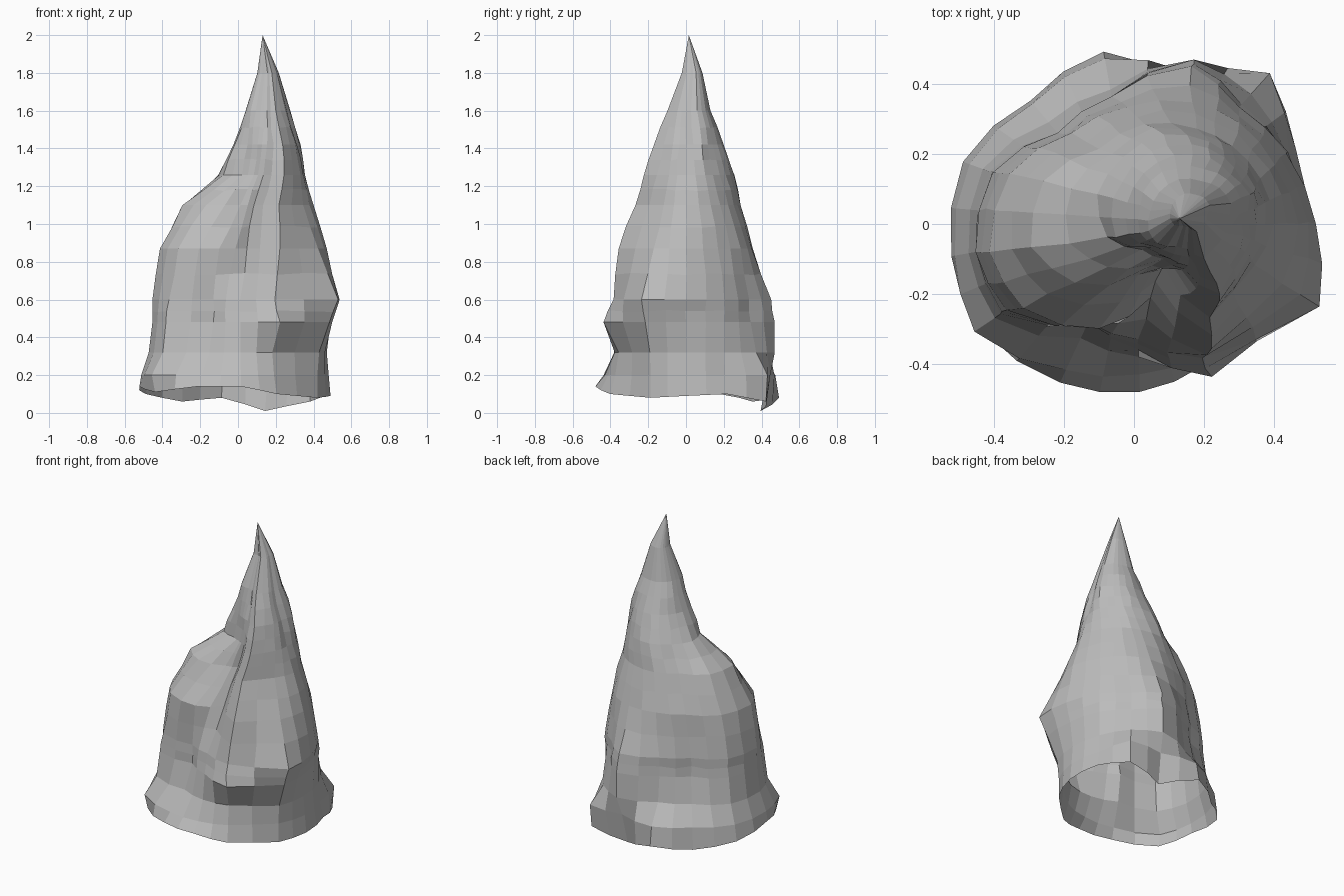
import bpy
import bmesh
import math
import random
from mathutils import Vector

random.seed(4)

default_cube = bpy.data.objects.get("Cube")
if default_cube:
    bpy.data.objects.remove(default_cube, do_unlink=True)

# Directions of the main ridges and hollows, in degrees counter-clockwise from +x
ridge_angles = [0, 25, 48, 70, 100, 130, 160, 190, 214, 245, 272, 297, 336]

# Each level: height, centre x, then the reach along every ridge (hundredths)
levels = [
    (10, 0, [49, 51, 57, 42, 50, 46, 52, 53, 53, 50, 48, 45, 46]),
    (20, 0, [48, 49, 58, 46, 48, 45, 50, 52, 55, 46, 43, 42, 46]),
    (32, 0, [47, 48, 50, 50, 39, 38, 46, 48, 48, 36, 38, 40, 47]),
    (48, 0, [49, 48, 46, 50, 37, 34, 44, 46, 46, 31, 36, 49, 53]),
    (60, 0, [52, 48, 45, 48, 37, 34, 43, 46, 44, 31, 33, 43, 58]),
    (87, 4, [43, 40, 39, 37, 34, 34, 42, 46, 43, 33, 21, 40, 42]),
    (110, 8, [32, 31, 30, 29, 29, 28, 36, 38, 30, 16, 12, 30, 29]),
    (126, 13, [22, 24, 24, 25, 26, 25, 25, 21, 13, 11, 13, 25, 22]),
    (142, 15, [16, 20, 19, 20, 20, 19, 18, 17, 12, 11, 12, 19, 17]),
    (160, 15, [11, 14, 14, 13, 13, 12, 11, 11, 10, 7, 7, 11, 11]),
]
# The broken lower rim rises and dips around the base
rim_heights = [9, 10, 6, 1, 8, 6, 10, 14, 11, 14, 14, 10, 8]


def ridge_ring(level):
    """Return the ring of ridge points, with a rounded point between each pair."""
    height, centre, reach = level
    count = len(reach)
    is_rim = level is levels[0]
    ring = []
    for i in range(count):
        j = (i + 1) % count
        start = ridge_angles[i]
        gap = (ridge_angles[j] - start) % 360
        for t in (0, 0.5):
            angle = math.radians(start + gap * t)
            # Wide gaps are flat rock faces, narrow ones are rounded
            bow = 0.95 if gap > 35 and t else 1
            radius = (reach[i] * (1 - t) + reach[j] * t) * bow
            z = rim_heights[i] * (1 - t) + rim_heights[j] * t if is_rim else height
            ring.append(Vector((centre + radius * math.cos(angle),
                                radius * math.sin(angle), z)) / 100)
    return ring


def middle_ring(lower, upper):
    """Return a slightly roughened ring halfway between two others."""
    ring = []
    for a, b in zip(lower, upper):
        rough = Vector([random.uniform(-1, 1) for _ in range(3)]) * 0.006
        ring.append((a + b) / 2 + rough)
    return ring


# Stack the rings, adding halfway rings for smaller facets on the tall bands
main_rings = [ridge_ring(level) for level in levels]
rings = main_rings[:4]
for lower, upper in zip(main_rings[3:], main_rings[4:]):
    rings += [middle_ring(lower, upper), upper]

# Narrow the last ring toward the tip
apex = Vector((0.13, 0.015, 2))
neck = Vector((0.155, 0.025, 1.8))
last_centre = Vector((0.15, 0, 1.6))
rings.append([neck + (p - last_centre) * 0.48 for p in rings[-1]])

# Skin the rings as one hollow shell, open underneath
bm = bmesh.new()
rows = [[bm.verts.new(p) for p in ring] for ring in rings]
count = len(rows[0])
for lower, upper in zip(rows, rows[1:]):
    for i in range(count):
        j = (i + 1) % count
        bm.faces.new((lower[i], lower[j], upper[j], upper[i]))
tip = bm.verts.new(apex)
for i in range(count):
    bm.faces.new((rows[-1][i], rows[-1][(i + 1) % count], tip))

mesh = bpy.data.meshes.new("rock_spire")
bm.to_mesh(mesh)
bm.free()

# One plain stone colour
stone = bpy.data.materials.new("stone_grey")
stone.use_nodes = True
grey = (0.5, 0.5, 0.5, 1)
stone.diffuse_color = grey
stone.node_tree.nodes["Principled BSDF"].inputs["Base Color"].default_value = grey
mesh.materials.append(stone)

rock = bpy.data.objects.new("rock_spire", mesh)
bpy.context.collection.objects.link(rock)
